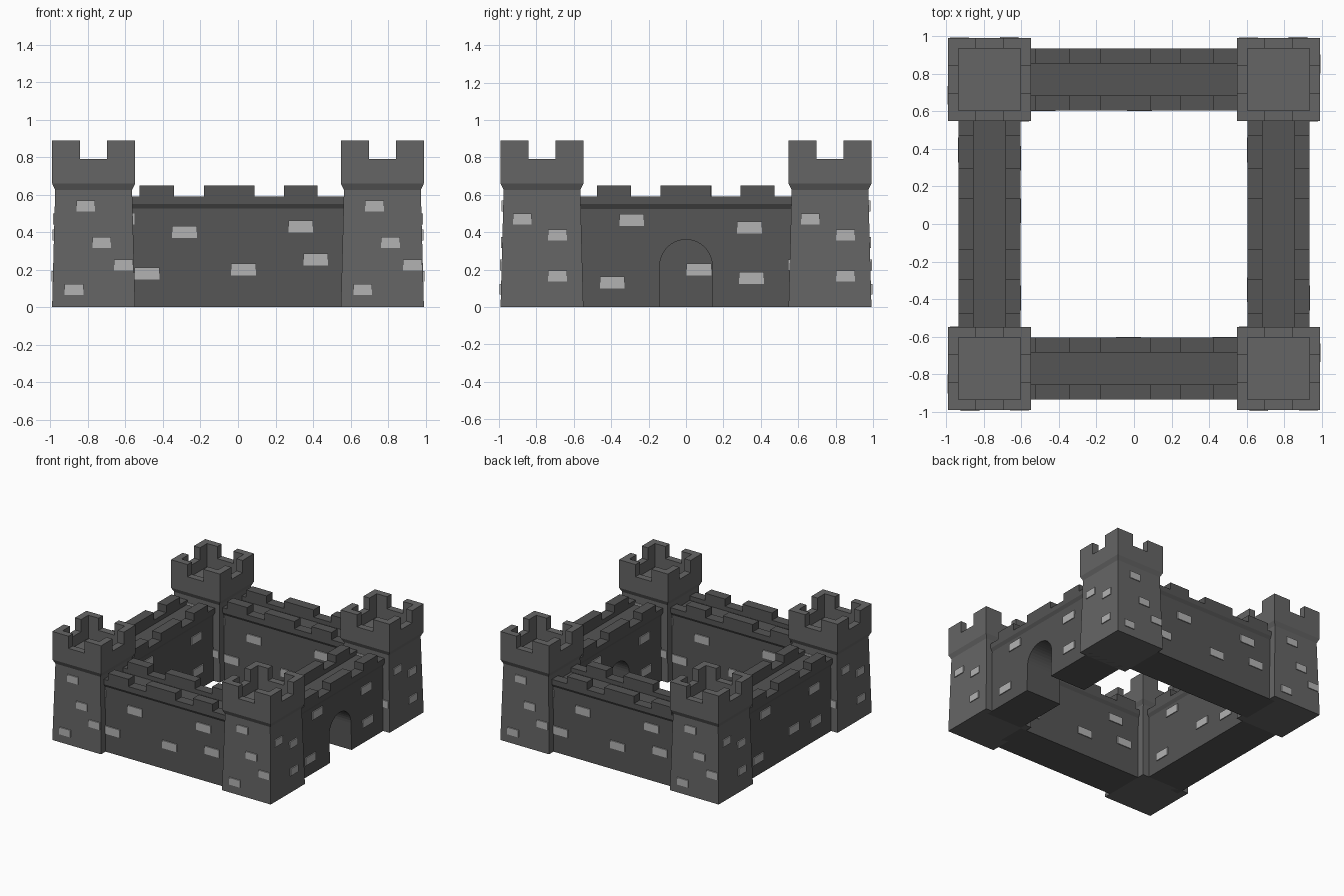
import bpy, bmesh, math
from mathutils import Matrix, Vector

if "Cube" in bpy.data.objects:
    bpy.data.objects.remove(bpy.data.objects["Cube"])

C = 0.77            # distance of tower and wall centres from the middle


def material(name, v):
    m = bpy.data.materials.new(name)
    m.diffuse_color = (v, v, v, 1)
    m.use_nodes = True
    m.node_tree.nodes["Principled BSDF"].inputs["Base Color"].default_value = m.diffuse_color
    return m


TOWER = material("tower_grey", 0.13)
WALL = material("wall_grey", 0.09)
BRICK = material("brick_grey", 0.45)


def finish(bm, name, mat, matrix):
    bmesh.ops.transform(bm, matrix=matrix, verts=bm.verts)
    bmesh.ops.recalc_face_normals(bm, faces=bm.faces)
    me = bpy.data.meshes.new(name)
    bm.to_mesh(me)
    bm.free()
    if mat:
        me.materials.append(mat)
    ob = bpy.data.objects.new(name, me)
    bpy.context.collection.objects.link(ob)
    return ob


def box(bm, x0, x1, y0, y1, z0, z1):
    m = Matrix.Translation(((x0 + x1) / 2, (y0 + y1) / 2, (z0 + z1) / 2)) \
        @ Matrix.Diagonal((x1 - x0, y1 - y0, z1 - z0, 1))
    bmesh.ops.create_cube(bm, size=1, matrix=m)


def prism(bm, pts, start, step):
    # extrude a closed outline along a vector
    f = bm.faces.new([bm.verts.new(Vector(p) + Vector(start)) for p in pts])
    ext = bmesh.ops.extrude_face_region(bm, geom=[f])["geom"]
    bmesh.ops.translate(bm, vec=step, verts=[v for v in ext if isinstance(v, bmesh.types.BMVert)])
    if not f.is_valid or f not in bm.faces:
        return


def cut(ob, bm, matrix):
    # subtract a cutter, bake the result and remove the cutter
    cutter = finish(bm, "cutter", None, matrix)
    cutter.hide_render = True
    mod = ob.modifiers.new("cut", 'BOOLEAN')
    mod.object, mod.operation, mod.solver = cutter, 'DIFFERENCE', 'EXACT'
    dg = bpy.context.evaluated_depsgraph_get()
    me = bpy.data.meshes.new_from_object(ob.evaluated_get(dg))
    ob.modifiers.clear()
    ob.data = me
    bpy.data.objects.remove(cutter)


def rot(a):
    return Matrix.Rotation(math.radians(a), 4, 'Z')


# Brick patterns (sideways, height) as seen looking straight at each face
TOWER_FRONT = [(-.042, .54), (.043, .345), (.16, .225), (-.105, .095)]
TOWER_SIDE = [(-.105, .47), (.083, .385), (.083, .165)]
WALL_FRONT = [(-.285, .40), (.335, .43), (.415, .255), (-.485, .18), (.03, .20)]
WALL_SIDE = [(-.29, .465), (.34, .425), (-.395, .13), (.35, .155), (.07, .20)]


# Tapered towers with a flared, hollow crown
def tower(name, x, y):
    place = Matrix.Translation((x, y, 0))
    bm = bmesh.new()
    rings = []
    for h, z in [(.2215, 0), (.205, .625), (.2215, .66), (.2215, .89), (.166, .89), (.166, .70)]:
        rings.append([bm.verts.new((sx * h, sy * h, z))
                      for sx, sy in ((-1, -1), (1, -1), (1, 1), (-1, 1))])
    for a, b in zip(rings, rings[1:]):
        for i in range(4):
            j = (i + 1) % 4
            bm.faces.new((a[i], a[j], b[j], b[i]))
    bm.faces.new(rings[0])
    bm.faces.new(rings[-1])
    ob = finish(bm, name, TOWER, place)
    # crenel gaps through the middle of each side
    for w, d in ((.0725, .3), (.3, .0725)):
        bm = bmesh.new()
        box(bm, -w, w, -d, d, .79, 1)
        cut(ob, bm, place)
    # raised bricks on four faces
    for a in range(0, 360, 90):
        bm = bmesh.new()
        for bx, bz in (TOWER_SIDE if a % 180 else TOWER_FRONT):
            s = .2215 - .0165 * bz / .625 + .008
            box(bm, bx - .05, bx + .05, -s, -s + .03, bz - .029, bz + .029)
        finish(bm, name + "_bricks", BRICK, place @ rot(a))


for ny, y in (("front", -C), ("back", C)):
    for nx, x in (("left", -C), ("right", C)):
        tower(ny + "_" + nx + "_tower", x, y)


# Walls: extruded section with parapets either side of a walkway
def wall(name, a, gate=False):
    place = rot(a) @ Matrix.Translation((0, -C, 0))
    half = [(.163, 0), (.15, .525), (.165, .55), (.165, .59), (.085, .59), (.085, .555)]
    pts = [(0, -y, z) for y, z in half] + [(0, y, z) for y, z in reversed(half)]
    bm = bmesh.new()
    prism(bm, pts, (-.6, 0, 0), (1.2, 0, 0))
    ob = finish(bm, name, WALL, place)
    if gate:
        # arched gateway
        arch = [(.14, 0, -.1)] + [(.14 * math.cos(math.pi * i / 20), 0, .22 + .14 * math.sin(math.pi * i / 20))
                                  for i in range(21)] + [(-.14, 0, -.1)]
        bm = bmesh.new()
        prism(bm, arch, (0, -.4, 0), (0, .8, 0))
        cut(ob, bm, place)
    # merlons on both parapets
    side = a % 180 != 0
    sign = -1 if a >= 180 else 1
    bm = bmesh.new()
    for mx, w in ((-.385, .092), (0, .135), (.382, .09)):
        cx = sign * (mx - (0 if side else .047))
        for y0, y1 in ((-.165, -.085), (.085, .165)):
            box(bm, cx - w, cx + w, y0, y1, .59, .65)
    finish(bm, name + "_merlons", WALL, place)
    # raised bricks on outer and inner face
    bm = bmesh.new()
    pattern = WALL_SIDE if side else WALL_FRONT
    for bx, bz in (pattern[:4] if gate else pattern):
        s = .163 - .013 * bz / .525 + .008
        for k in (1, -1):
            ys = sorted((-k * s, -k * (s - .03)))
            box(bm, k * bx - .066, k * bx + .066, ys[0], ys[1], bz - .032, bz + .032)
    finish(bm, name + "_bricks", BRICK, place)


wall("front_wall", 0)
wall("gate_wall", 90, gate=True)
wall("back_wall", 180)
wall("left_wall", 270)
